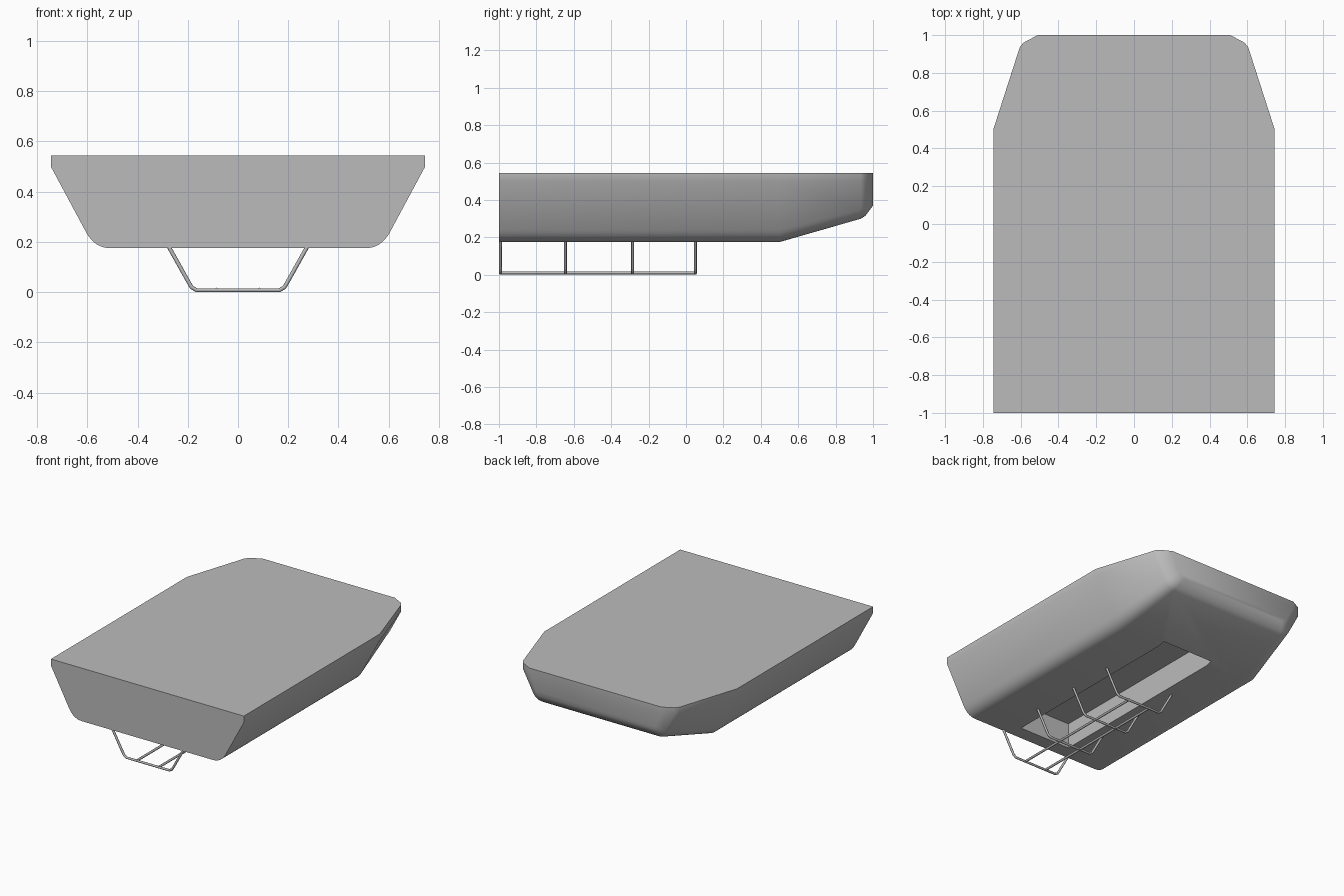
import bpy, bmesh, math

if "Cube" in bpy.data.objects:
    bpy.data.objects.remove(bpy.data.objects["Cube"], do_unlink=True)

grey = bpy.data.materials.new("plain_grey")
grey.use_nodes = True
COLOUR = (0.5, 0.5, 0.5, 1)
grey.diffuse_color = COLOUR
grey.node_tree.nodes["Principled BSDF"].inputs["Base Color"].default_value = COLOUR

DECK, RIM, FLARE, STEPS = 0.545, 0.5, 0.537, 8


def link(name, data):
    ob = bpy.data.objects.new(name, data)
    bpy.context.collection.objects.link(ob)
    data.materials.append(grey)
    return ob


def section(half_width, floor, radius):
    """Half hull section: rim, flared side, rounded chine down to the floor."""
    corner = half_width - (RIM - floor) * FLARE
    start = (corner + radius * FLARE, floor + radius)
    end = (corner - radius, floor)
    pts = [(half_width, DECK), (half_width, RIM)]
    for i in range(STEPS + 1):
        t = i / STEPS
        a, b, c = (1 - t) ** 2, 2 * t * (1 - t), t * t
        pts.append((a * start[0] + b * corner + c * end[0],
                    a * start[1] + b * floor + c * end[1]))
    return pts


# Hull: sections lofted along y, capped at both ends
stations = [(-1, 0.745, 0.175, 0.065), (0.5, 0.745, 0.175, 0.065),
            (0.935, 0.605, 0.3, 0.05), (0.96, 0.585, 0.316, 0.045),
            (1, 0.51, 0.37, 0.03)]
bm = bmesh.new()
rings = []
for y, w, floor, r in stations:
    half = section(w, floor, r)
    loop = half + [(-x, z) for x, z in reversed(half)]
    rings.append([bm.verts.new((x, y, z)) for x, z in loop])
for a, b in zip(rings, rings[1:]):
    for i in range(len(a)):
        j = (i + 1) % len(a)
        bm.faces.new((a[i], a[j], b[j], b[i]))
bm.faces.new(rings[0])
bm.faces.new(rings[-1])
bmesh.ops.recalc_face_normals(bm, faces=bm.faces)
mesh = bpy.data.meshes.new("hull")
bm.to_mesh(mesh)
bm.free()
hull = link("hull", mesh)

# Long rectangular bay cut into the underside
bm = bmesh.new()
bmesh.ops.create_cube(bm, size=1)
low, high, rear, front = 0.05, 0.355, 0.54, -0.9
for v in bm.verts:
    v.co = (v.co.x * 0.4,
            rear if v.co.y > 0 else front,
            high if v.co.z > 0 else low)
mesh = bpy.data.meshes.new("bay_cutter")
bm.to_mesh(mesh)
bm.free()
cutter = link("bay_cutter", mesh)
cutter.hide_render = True
cut = hull.modifiers.new("bay", "BOOLEAN")
cut.operation, cut.solver, cut.object = "DIFFERENCE", "EXACT", cutter
bpy.ops.object.select_all(action="DESELECT")
bpy.context.view_layer.objects.active = hull
hull.select_set(True)
bpy.ops.object.modifier_apply(modifier=cut.name)
bpy.data.objects.remove(cutter, do_unlink=True)
bpy.ops.object.shade_smooth_by_angle(angle=math.radians(40))


def tube(name, points, radius):
    curve = bpy.data.curves.new(name, "CURVE")
    curve.dimensions = "3D"
    curve.bevel_depth = radius
    curve.bevel_resolution = 2
    curve.use_fill_caps = True
    spline = curve.splines.new("POLY")
    spline.points.add(len(points) - 1)
    for p, co in zip(spline.points, points):
        p.co = (*co, 1)
    return link(name, curve)


# Hanging cradle: bent ribs joined by two rails
R = 0.008
bend = [(0.275, 0.18), (0.195, 0.037), (0.185, 0.02), (0.165, R)]
profile = bend + [(-x, z) for x, z in reversed(bend)]
for n, y in enumerate((-0.992, -0.645, -0.285, 0.05)):
    tube(f"cradle_rib_{n + 1}", [(x, y, z) for x, z in profile], R)
for side, x in (("left", 0.085), ("right", -0.085)):
    tube(f"cradle_rail_{side}", [(x, -0.998, 0.01), (x, 0.055, 0.01)], R)
